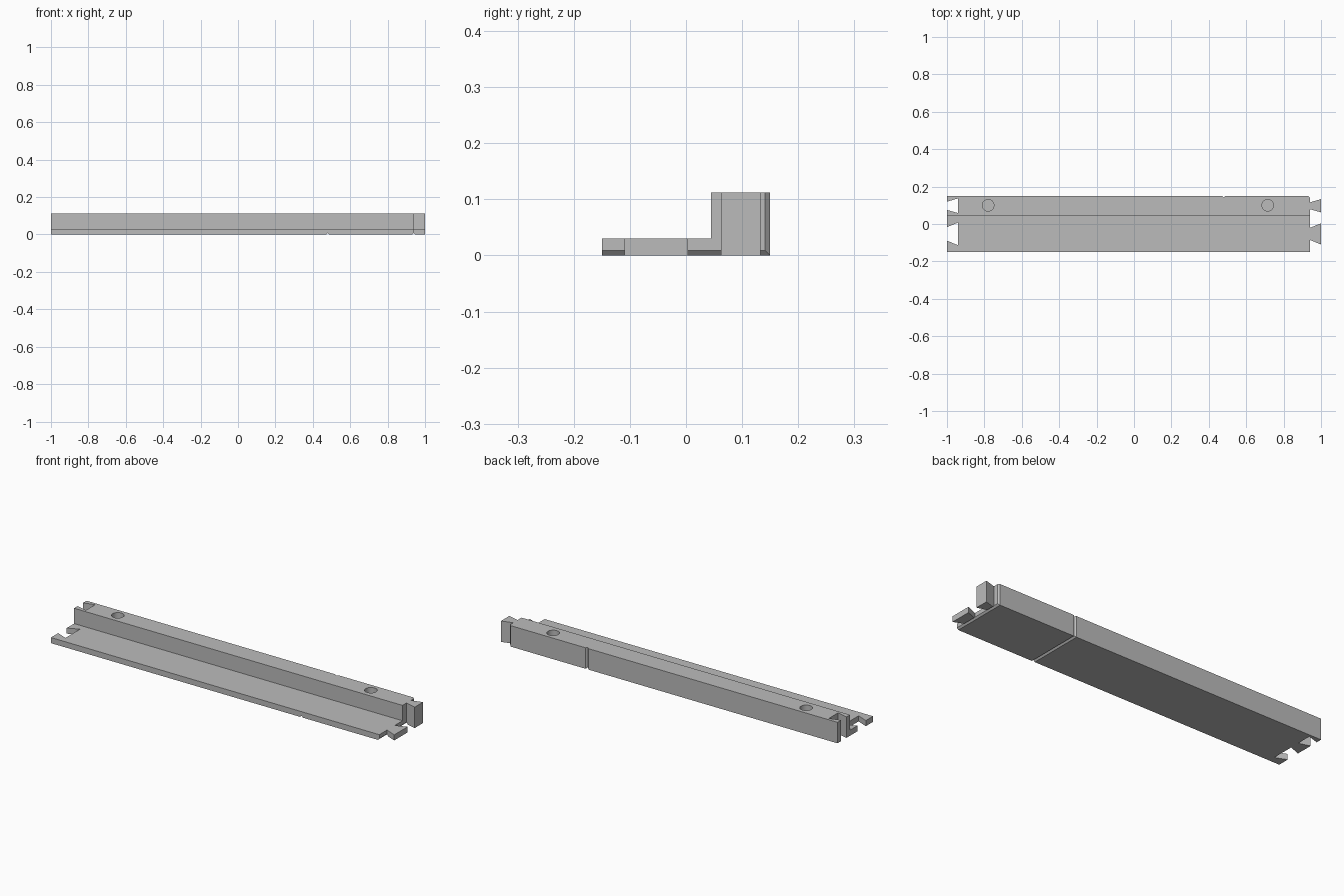
import bpy, bmesh
from mathutils import Vector

cube = bpy.data.objects.get("Cube")
if cube:
    bpy.data.objects.remove(cube, do_unlink=True)

grey = bpy.data.materials.new("plain_grey")
grey.use_nodes = True
color = (0.5, 0.5, 0.5, 1)
grey.diffuse_color = color
grey.node_tree.nodes["Principled BSDF"].inputs["Base Color"].default_value = color

END, TOP, PLATE, BACK = 0.94, 0.112, 0.03, 0.15
STEP = 0.045


def prism(name, points, direction):
    """Extrude a closed 3D outline along a direction."""
    bm = bmesh.new()
    face = bm.faces.new([bm.verts.new(p) for p in points])
    out = bmesh.ops.extrude_face_region(bm, geom=[face])
    moved = [v for v in out["geom"] if isinstance(v, bmesh.types.BMVert)]
    bmesh.ops.translate(bm, verts=moved, vec=Vector(direction))
    bmesh.ops.recalc_face_normals(bm, faces=bm.faces)
    return finish(name, bm)


def finish(name, bm):
    mesh = bpy.data.meshes.new(name)
    bm.to_mesh(mesh)
    bm.free()
    mesh.materials.append(grey)
    obj = bpy.data.objects.new(name, mesh)
    bpy.context.scene.collection.objects.link(obj)
    return obj


def combine(target, tool, operation):
    tool.hide_render = True
    mod = target.modifiers.new(tool.name, "BOOLEAN")
    mod.operation, mod.solver, mod.object = operation, "EXACT", tool
    bpy.context.view_layer.objects.active = target
    bpy.ops.object.modifier_apply(modifier=mod.name)
    bpy.data.objects.remove(tool, do_unlink=True)


def dovetail(name, x, centre, neck, tip, z0, z1, root):
    """Flared tongue starting at x, with a straight root running to x + root."""
    outline = [(x + root, -neck), (x, -neck), (x + 0.06, -tip),
               (x + 0.06, tip), (x, neck), (x + root, neck)]
    return prism(name, [(px, centre + py, z0) for px, py in outline], (0, 0, z1 - z0))


# L-shaped rail
section = [(-BACK, 0), (BACK, 0), (BACK, TOP), (STEP, TOP), (STEP, PLATE), (-BACK, PLATE)]
rail = prism("rail", [(-1, y, z) for y, z in section], (END + 1, 0, 0))

# Dovetail tongues on one end, matching sockets on the other
for name, centre, neck, tip, top in [("plate", -0.053, 0.032, 0.057, PLATE),
                                     ("wall", 0.0975, 0.018, 0.0355, TOP)]:
    combine(rail, dovetail(name + "_tongue", END, centre, neck, tip, 0, top, -0.03), "UNION")
    combine(rail, dovetail(name + "_socket", -1, centre, neck + 0.004, tip + 0.004,
                           -0.05, 0.2, -0.05), "DIFFERENCE")

# V grooves across the underside and up the back
for x in (0.48, END):
    vee = [(x - 0.018, -0.01), (x + 0.018, -0.01), (x, 0.009)]
    combine(rail, prism("bottom_groove", [(px, -0.3, d) for px, d in vee], (0, 0.6, 0)),
            "DIFFERENCE")
    combine(rail, prism("back_groove", [(px, BACK - d, -0.1) for px, d in vee], (0, 0, 0.4)),
            "DIFFERENCE")

# Blind round holes in the top of the wall
for x in (-0.78, 0.715):
    bm = bmesh.new()
    bmesh.ops.create_cone(bm, cap_ends=True, segments=48, radius1=0.031, radius2=0.031, depth=0.1)
    bmesh.ops.translate(bm, verts=bm.verts, vec=(x, 0.1, TOP + 0.01))
    combine(rail, finish("round_hole", bm), "DIFFERENCE")

bpy.ops.object.select_all(action="DESELECT")
rail.select_set(True)
bpy.context.view_layer.objects.active = rail
bpy.ops.object.shade_smooth_by_angle()
